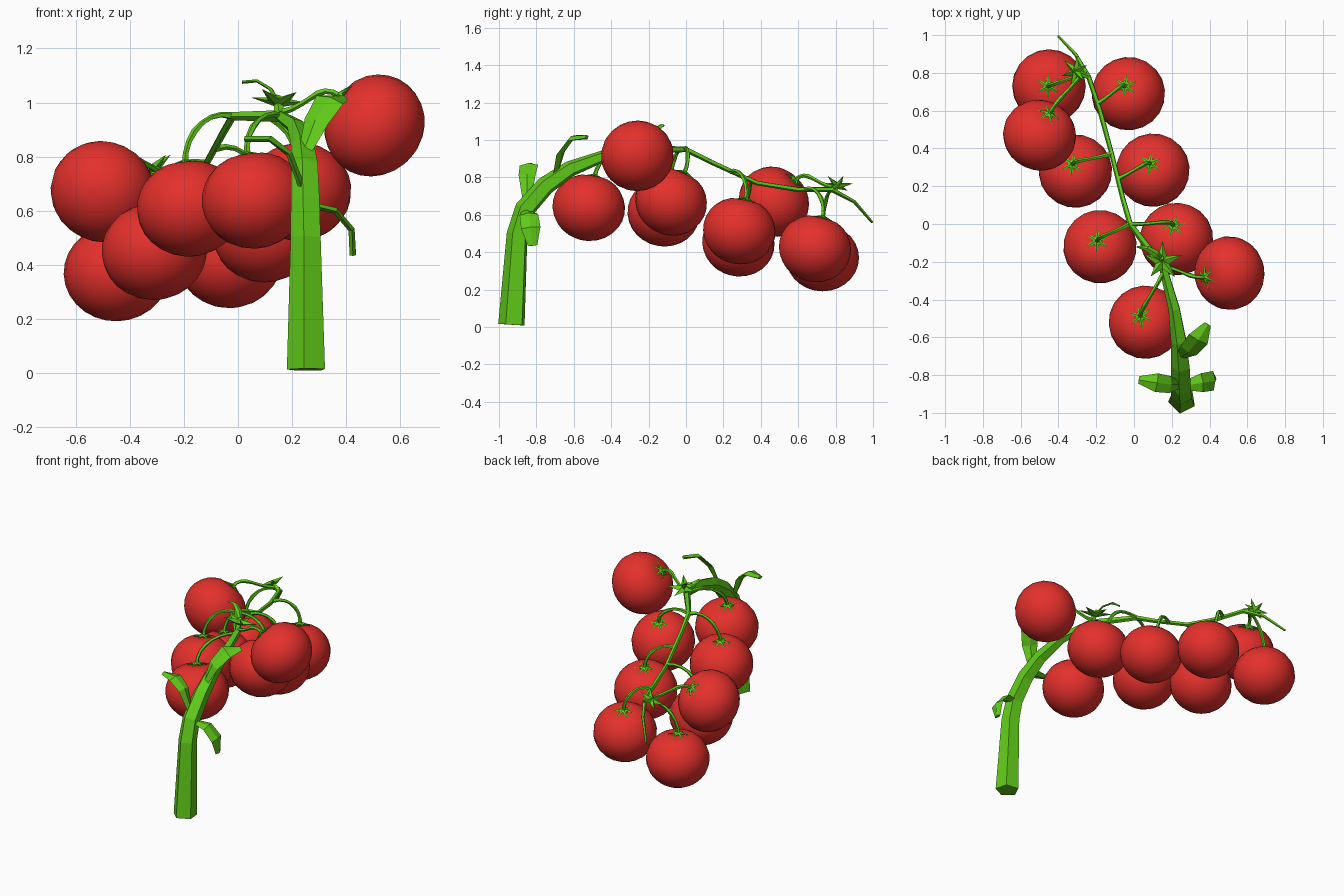
import bpy, bmesh, math
from mathutils import Vector

if "Cube" in bpy.data.objects:
    bpy.data.objects.remove(bpy.data.objects["Cube"])


def material(name, color):
    m = bpy.data.materials.new(name)
    m.diffuse_color = color
    m.use_nodes = True
    m.node_tree.nodes["Principled BSDF"].inputs["Base Color"].default_value = m.diffuse_color
    return m


RED = material("tomato_red", (0.78, 0.03, 0.025, 1))
GREEN = material("vine_green", (0.12, 0.60, 0.01, 1))


def add_object(name, bm, mat):
    bmesh.ops.recalc_face_normals(bm, faces=bm.faces)
    mesh = bpy.data.meshes.new(name)
    bm.to_mesh(mesh)
    bm.free()
    mesh.materials.append(mat)
    ob = bpy.data.objects.new(name, mesh)
    bpy.context.collection.objects.link(ob)
    return ob


def skin(bm, rings):
    """Bridge successive vertex loops and cap both ends."""
    loops = [[bm.verts.new(p) for p in r] for r in rings]
    n = len(loops[0])
    for a, b in zip(loops, loops[1:]):
        for i in range(n):
            j = (i + 1) % n
            bm.faces.new((a[i], a[j], b[j], b[i]))
    bm.faces.new(loops[0])
    bm.faces.new(loops[-1])


def tangents(pts):
    last = len(pts) - 1
    return [(pts[min(i + 1, last)] - pts[max(i - 1, 0)]).normalized() for i in range(last + 1)]


def tube(name, pts, radii, sides=5):
    pts = [Vector(p) for p in pts]
    tans = tangents(pts)
    u = tans[0].orthogonal().normalized()
    rings = []
    for p, t, r in zip(pts, tans, radii):
        u = (u - t * u.dot(t)).normalized()
        v = t.cross(u)
        rings.append([p + r * (u * math.cos(2 * math.pi * k / sides) + v * math.sin(2 * math.pi * k / sides))
                      for k in range(sides)])
    bm = bmesh.new()
    skin(bm, rings)
    return add_object(name, bm, GREEN)


def leaf(name, pts, side, widths, thick=0.012):
    pts = [Vector(p) for p in pts]
    side = Vector(side)
    rings = []
    for p, t, w in zip(pts, tangents(pts), widths):
        s = (side - t * side.dot(t)).normalized()
        n = s.cross(t)
        rings.append([p - s * w, p + n * thick, p + s * w, p - n * thick])
    bm = bmesh.new()
    skin(bm, rings)
    return add_object(name, bm, GREEN)


def star(name, pos, axis, radius, points=6, droop=0.012, lift=0.012):
    """Pointed sepals around a raised hub, tips curling."""
    bm = bmesh.new()
    top = bm.verts.new((0, 0, lift))
    low = bm.verts.new((0, 0, -lift))
    rim = []
    for k in range(points * 2):
        a = math.pi * k / points
        r, z = (radius, -droop) if k % 2 == 0 else (radius * 0.36, 0)
        rim.append(bm.verts.new((r * math.cos(a), r * math.sin(a), z)))
    for k in range(len(rim)):
        a, b = rim[k], rim[(k + 1) % len(rim)]
        bm.faces.new((top, a, b))
        bm.faces.new((low, b, a))
    ob = add_object(name, bm, GREEN)
    ob.location = pos
    ob.rotation_euler = Vector(axis).to_track_quat('Z', 'Y').to_euler()


def tomato(name, center, axis):
    """Slightly flattened sphere with a dimple under the stalk."""
    bm = bmesh.new()
    bmesh.ops.create_uvsphere(bm, u_segments=20, v_segments=14, radius=0.195)
    for v in bm.verts:
        r = math.hypot(v.co.x, v.co.y)
        v.co.z *= 0.92
        if v.co.z > 0:
            v.co.z -= 0.02 * math.exp(-(r / 0.06) ** 2)
    for f in bm.faces:
        f.smooth = True
    ob = add_object(name, bm, RED)
    ob.location = center
    ob.rotation_euler = axis.to_track_quat('Z', 'Y').to_euler()


# Main vine, thick at the foot and thin at the tip
tube("main_vine",
     [(.255, -.93, .012), (.253, -.90, .50), (.252, -.86, .63), (.25, -.75, .755), (.24, -.62, .845),
      (.215, -.45, .91), (.155, -.23, .95), (-.02, 0, .95), (-.06, .14, .88), (-.12, .38, .77),
      (-.18, .60, .735), (-.24, .78, .735), (-.31, .90, .67), (-.40, .995, .56)],
     [.075, .059, .057, .053, .045, .033, .023, .016, .014, .013, .014, .014, .01, .007])

# Fruit: centre, tilt of the stalk end, where the stalk leaves the vine
fruit = [
    ((-.45, .73, .37), (-.005, .00), (-.25, .80, .735)),
    ((-.03, .69, .42), (-.017, .04), (-.19, .64, .735)),
    ((-.50, .47, .67), (.05, .11), (-.27, .80, .74)),
    ((-.31, .28, .45), (-.015, .035), (-.12, .37, .775)),
    ((.10, .285, .515), (-.015, .035), (-.085, .24, .83)),
    ((-.18, -.12, .61), (-.015, .03), (-.02, .00, .95)),
    ((.225, -.08, .67), (-.015, .07), (-.02, .00, .95)),
    ((.505, -.26, .915), (-.125, -.02), (.15, -.22, .96)),
    ((.06, -.52, .64), (-.025, .03), (.16, -.25, .95)),
]
H = 0.165
for i, (c, off, start) in enumerate(fruit, 1):
    c, start = Vector(c), Vector(start)
    axis = Vector((off[0], off[1], math.sqrt(H * H - off[0] ** 2 - off[1] ** 2))).normalized()
    end = c + axis * (H - 0.005)
    tomato(f"tomato_{i}", c, axis)
    star(f"calyx_{i}", c + axis * (H + 0.008), axis, 0.066)
    flat = Vector((end.x - start.x, end.y - start.y, 0))
    p1 = start + flat * 0.55 + Vector((0, 0, 0.03))
    p2 = end + axis * 0.11
    path = []
    for k in range(8):
        t = k / 7
        s = 1 - t
        path.append(start * s ** 3 + p1 * 3 * s * s * t + p2 * 3 * s * t * t + end * t ** 3)
    tube(f"stalk_{i}", path, [.014, .011, .010, .010, .013, .011, .011, .014])

# Dried flower clusters on the vine
tube("upper_cluster_stem", [(.155, -.23, .95), (.15, -.21, .99), (.145, -.18, 1.02)], [.02, .018, .014])
star("upper_cluster", (.15, -.2, 1.0), (.1, .3, 1), 0.11, 5, -0.02, 0.02)
leaf("upper_cluster_sepal", [(.15, -.19, 1.0), (.12, -.16, 1.05), (.07, -.13, 1.08), (.015, -.12, 1.075)],
     (.4, 1, 0), [.012, .02, .015, .004], .006)
tube("end_cluster_stem", [(-.24, .78, .735), (-.29, .80, .75), (-.32, .81, .765)], [.016, .016, .012])
star("end_cluster", (-.31, .81, .755), (-.5, .1, .8), 0.085, 6, -0.015, 0.02)

# Three small leaves on the foot of the vine
leaf("left_leaf", [(.235, -.85, .69), (.19, -.85, .81), (.12, -.84, .865), (.025, -.825, .865)],
     (0, 1, .1), [.025, .045, .05, .02])
leaf("right_leaf", [(.27, -.855, .62), (.36, -.84, .60), (.42, -.83, .53), (.425, -.82, .435)],
     (0, 1, 0), [.025, .05, .052, .025])
leaf("upper_leaf", [(.245, -.70, .81), (.29, -.67, .93), (.34, -.61, 1.01), (.39, -.53, 1.015)],
     (.8, -.5, -.3), [.025, .05, .058, .02])
